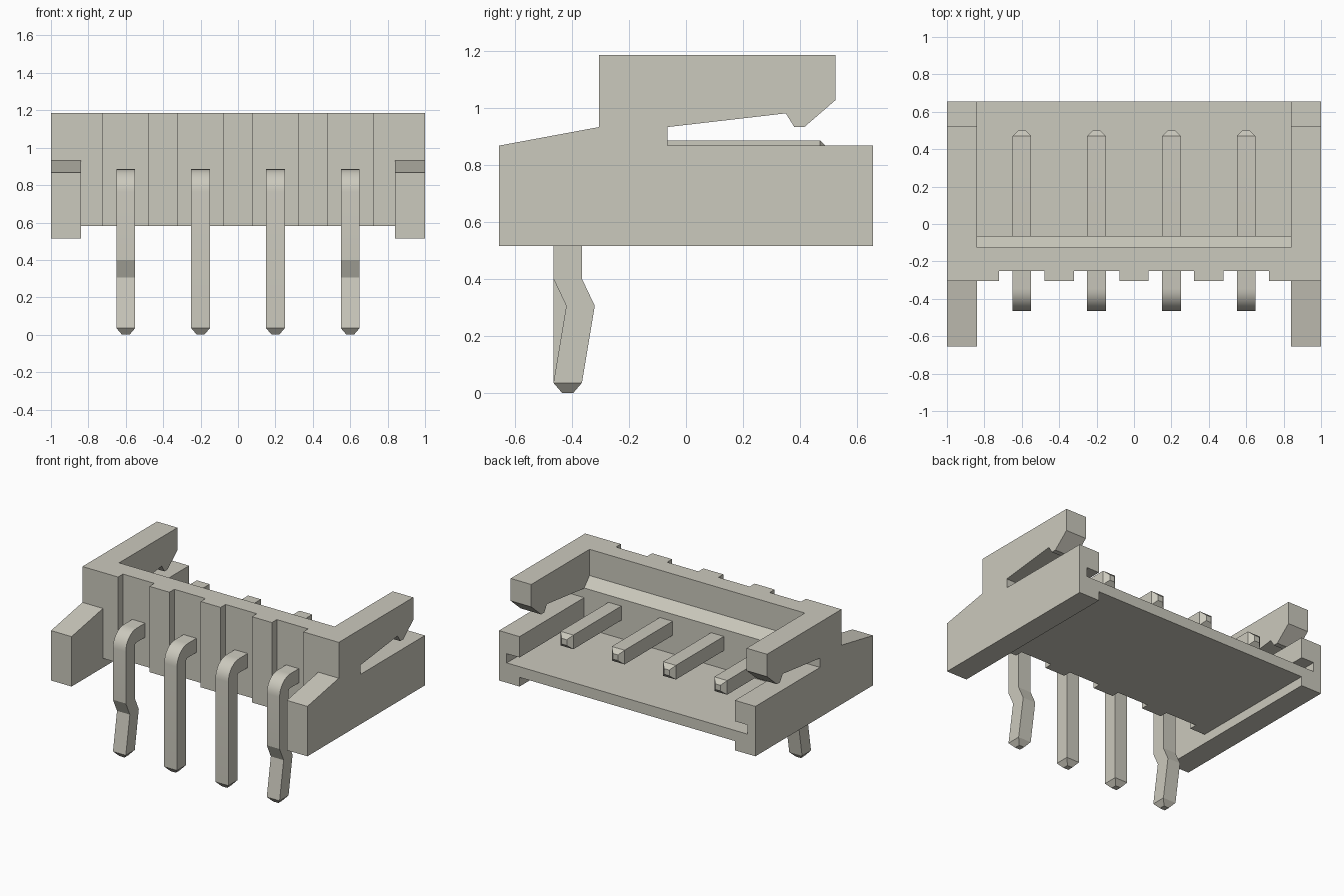
import bpy, bmesh, math

cube = bpy.data.objects.get("Cube")
if cube:
    bpy.data.objects.remove(cube, do_unlink=True)

# One warm grey-beige plastic
COLOUR = (0.60, 0.585, 0.51, 1.0)
mat = bpy.data.materials.new("warm beige")
mat.use_nodes = True
mat.diffuse_color = COLOUR
mat.node_tree.nodes["Principled BSDF"].inputs["Base Color"].default_value = COLOUR


def finish(name, bm):
    bmesh.ops.recalc_face_normals(bm, faces=bm.faces)
    me = bpy.data.meshes.new(name)
    bm.to_mesh(me)
    bm.free()
    me.materials.append(mat)
    ob = bpy.data.objects.new(name, me)
    bpy.context.collection.objects.link(ob)
    return ob


def extrude_x(name, profile, x0, x1):
    """Extrude a (y, z) profile from x0 to x1."""
    bm = bmesh.new()
    face = bm.faces.new([bm.verts.new((x0, y, z)) for y, z in profile])
    out = bmesh.ops.extrude_face_region(bm, geom=[face])
    verts = [v for v in out["geom"] if isinstance(v, bmesh.types.BMVert)]
    bmesh.ops.translate(bm, verts=verts, vec=(x1 - x0, 0, 0))
    return finish(name, bm)


def box(name, x0, x1, y0, y1, z0, z1):
    return extrude_x(name, [(y0, z0), (y1, z0), (y1, z1), (y0, z1)], x0, x1)


def boolean(target, tool, operation):
    tool.hide_render = True
    mod = target.modifiers.new("Boolean", "BOOLEAN")
    mod.operation = operation
    mod.solver = "EXACT"
    mod.object = tool
    bpy.context.view_layer.objects.active = target
    bpy.ops.object.modifier_apply(modifier=mod.name)
    bpy.data.objects.remove(tool, do_unlink=True)


PIN_X = (-0.6, -0.2, 0.2, 0.6)
BACK = 0.655
LIP = -0.065

# Housing: floor, upright wall and sloped inner ledge in one section
housing = extrude_x("housing", [
    (-0.305, 0.58), (BACK, 0.58), (BACK, 0.655), (LIP, 0.655),
    (LIP, 0.935), (-0.125, 1.0), (-0.125, 1.185), (-0.305, 1.185)], -0.9, 0.9)

# Side walls with the front shoulder and the hooked latch arm
side_profile = [
    (-0.655, 0.515), (BACK, 0.515), (BACK, 0.867), (LIP, 0.867),
    (LIP, 0.932), (0.35, 0.98), (0.38, 0.932), (0.415, 0.932),
    (0.525, 1.027), (0.525, 1.185), (-0.305, 1.185), (-0.305, 0.932),
    (-0.655, 0.867)]
for s in (-1, 1):
    boolean(housing, extrude_x("side_wall", side_profile, 0.84 * s, 1.0 * s), "UNION")

# Grooves along the inner foot of the side walls
for s in (-1, 1):
    boolean(housing, box("groove_cutter", 0.8 * s, 0.94 * s, LIP, 0.8, 0.655, 0.72), "DIFFERENCE")

# Shallow channels in the front wall behind each pin
for x in PIN_X:
    boolean(housing, box("channel_cutter", x - 0.122, x + 0.122, -0.45, -0.25, 0.4, 1.4), "DIFFERENCE")


def make_pin(name, x, kinked):
    """Square pin swept through pairs of outer and inner (y, z) points."""
    h = 0.05
    rings = [((-0.435, 0.0), (-0.395, 0.0), 0.02),
             ((-0.465, 0.035), (-0.365, 0.035), h)]
    if kinked:
        rings += [((-0.42, 0.305), (-0.32, 0.305), h),
                  ((-0.465, 0.40), (-0.365, 0.40), h)]
    # Rounded bend
    cy, cz, r_out, r_in = -0.345, 0.765, 0.12, 0.02
    for i in range(9):
        a = math.pi - i * math.pi / 16
        c, s = math.cos(a), math.sin(a)
        rings.append(((cy + r_out * c, cz + r_out * s), (cy + r_in * c, cz + r_in * s), h))
    # Straight contact and chamfered tip
    rings += [((0.47, 0.885), (0.47, 0.785), h),
              ((0.50, 0.855), (0.50, 0.815), 0.02)]
    bm = bmesh.new()
    loops = []
    for o, i, w in rings:
        loops.append([bm.verts.new(p) for p in (
            (x - w, *o), (x + w, *o), (x + w, *i), (x - w, *i))])
    for a, b in zip(loops, loops[1:]):
        for k in range(4):
            n = (k + 1) % 4
            bm.faces.new((a[k], a[n], b[n], b[k]))
    bm.faces.new(loops[0])
    bm.faces.new(loops[-1])
    ob = finish(name, bm)
    bpy.ops.object.select_all(action="DESELECT")
    ob.select_set(True)
    bpy.context.view_layer.objects.active = ob
    bpy.ops.object.shade_smooth_by_angle(angle=math.radians(15))


# Four contact pins, the outer two kinked to grip the board
for n, x in enumerate(PIN_X, 1):
    make_pin(f"contact_pin_{n}", x, abs(x) > 0.5)
